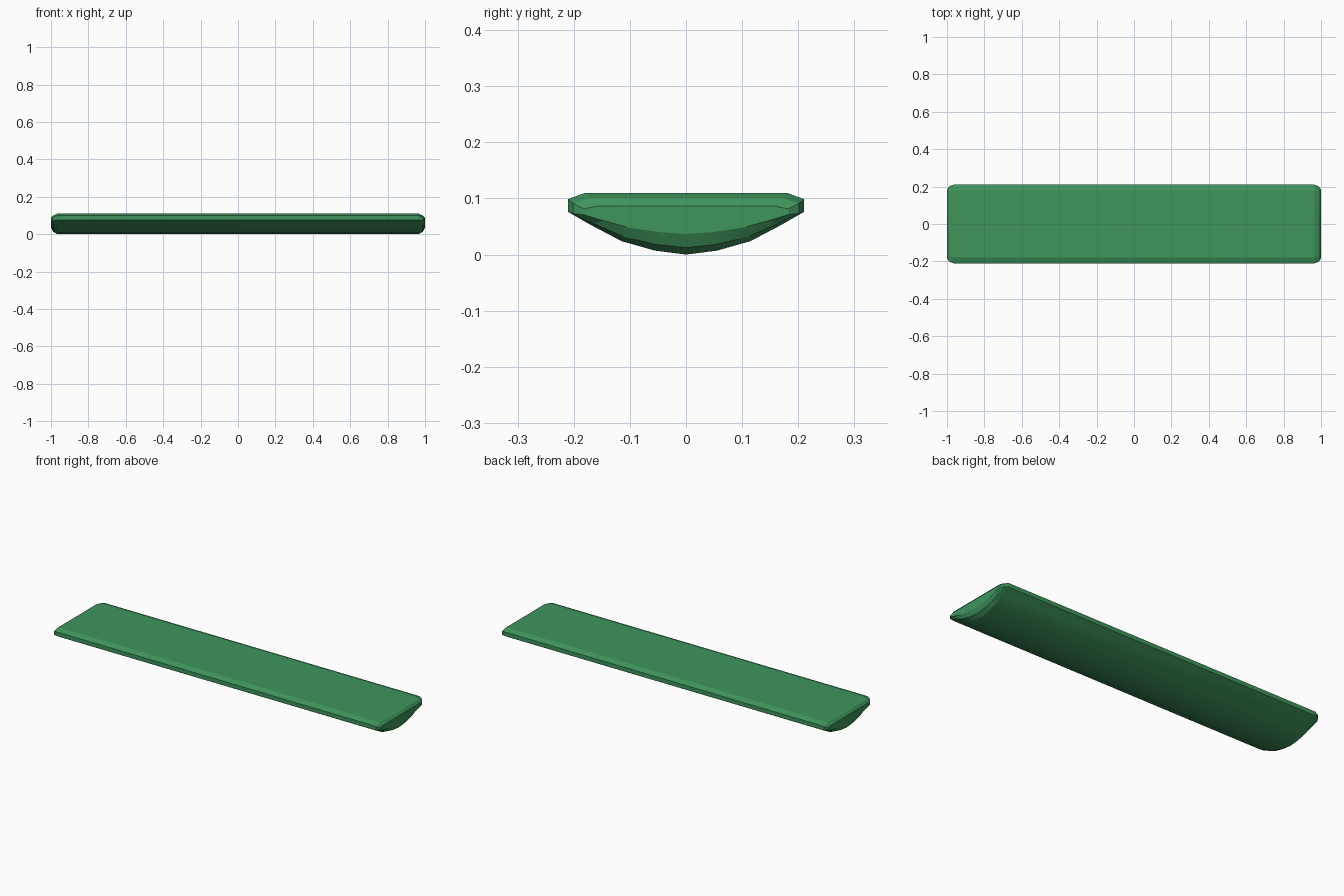
import bpy, bmesh, math

if "Cube" in bpy.data.objects:
    bpy.data.objects.remove(bpy.data.objects["Cube"])

# Half cross-section (y, z): flat top, bevelled rim, bowed underside
half = [(0.18, 0.11), (0.21, 0.099), (0.21, 0.076), (0.17, 0.053),
        (0.115, 0.024), (0.055, 0.007)]
profile = half + [(0.0, 0.0)] + [(-y, z) for y, z in reversed(half)]

# Lengthwise stations: (x, y scale, z scale, z scaling centre)
ends = [(0.965, 1.0, 1.0, 0.07), (0.988, 0.96, 0.80, 0.062), (1.0, 0.87, 0.45, 0.067)]
stations = [(-x, a, b, c) for x, a, b, c in reversed(ends)] + ends

# Loft the plank through all stations and cap both ends
bm = bmesh.new()
rings = [[bm.verts.new((x, y * sy, c + (z - c) * sz)) for y, z in profile]
         for x, sy, sz, c in stations]
n = len(profile)
for a, b in zip(rings, rings[1:]):
    for i in range(n):
        j = (i + 1) % n
        bm.faces.new((a[i], a[j], b[j], b[i]))
bm.faces.new(rings[0])
bm.faces.new(rings[-1])
bmesh.ops.recalc_face_normals(bm, faces=bm.faces[:])

mesh = bpy.data.meshes.new("rounded_plank")
bm.to_mesh(mesh)
bm.free()
plank = bpy.data.objects.new("rounded_plank", mesh)
bpy.context.collection.objects.link(plank)

# Green finish
green = bpy.data.materials.new("green")
green.diffuse_color = (0.05, 0.30, 0.11, 1)
green.use_nodes = True
green.node_tree.nodes["Principled BSDF"].inputs["Base Color"].default_value = green.diffuse_color
mesh.materials.append(green)

bpy.context.view_layer.objects.active = plank
plank.select_set(True)
bpy.ops.object.shade_smooth_by_angle(angle=math.radians(16))
